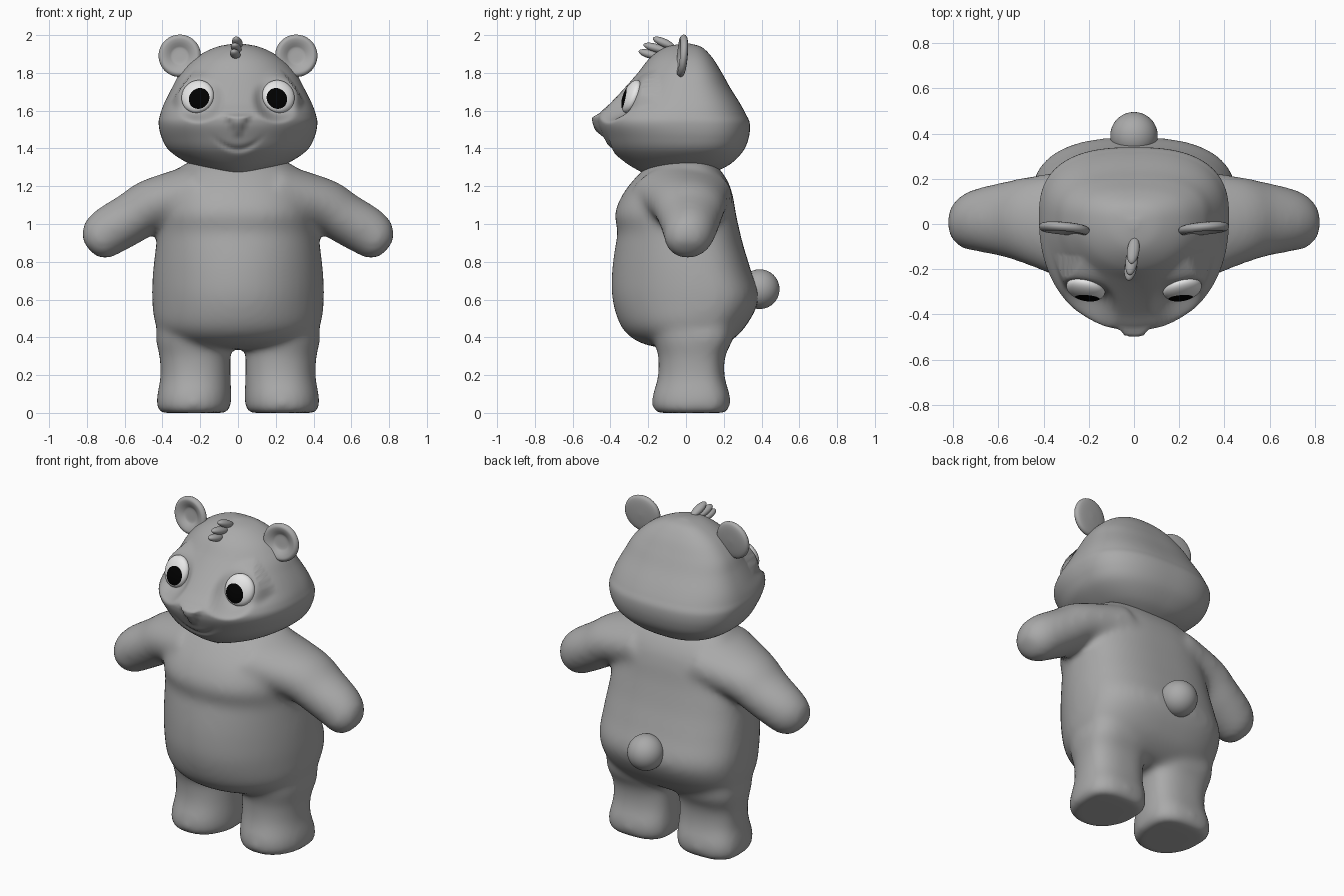
import bpy, bmesh
from math import sin, cos, pi, radians, exp, copysign, hypot
from mathutils import Vector, Matrix

cube = bpy.data.objects.get("Cube")
if cube:
    bpy.data.objects.remove(cube)


def material(name, value):
    m = bpy.data.materials.new(name)
    m.use_nodes = True
    colour = (value, value, value, 1)
    m.diffuse_color = colour
    m.node_tree.nodes["Principled BSDF"].inputs["Base Color"].default_value = colour
    return m


GREY = material("grey fur", 0.4)
WHITE = material("eye white", 0.8)
BLACK = material("pupil black", 0.0)


def finish(name, bm, *mats):
    bmesh.ops.recalc_face_normals(bm, faces=bm.faces)
    for f in bm.faces:
        f.smooth = True
    me = bpy.data.meshes.new(name)
    bm.to_mesh(me)
    bm.free()
    ob = bpy.data.objects.new(name, me)
    bpy.context.collection.objects.link(ob)
    for m in mats:
        me.materials.append(m)
    return ob


def spline(rows, steps):
    """Smooth curve through rows of numbers."""
    pts = [rows[0]] + rows + [rows[-1]]
    out = []
    for p, q, r, s in zip(pts, pts[1:], pts[2:], pts[3:]):
        for k in range(steps):
            t = k / steps
            out.append([b + t * (c - a + t * (2*a - 5*b + 4*c - d + t * (3*b - a - 3*c + d))) / 2
                        for a, b, c, d in zip(p, q, r, s)])
    return out + [rows[-1]]


def loft(bm, rows, place, steps=4, segs=48):
    """Closed skin over rings; place turns a row and an angle into a point."""
    rings = [[bm.verts.new(place(r, 2 * pi * k / segs)) for k in range(segs)]
             for r in spline(rows, steps)]
    for a, b in zip(rings, rings[1:]):
        for k in range(segs):
            j = (k + 1) % segs
            bm.faces.new((a[k], a[j], b[j], b[k]))
    bm.faces.new(rings[0])
    bm.faces.new(rings[-1])


def upright(row, t, side=1):
    """Row: height, centre x, half width, front y, back y, front roundness."""
    z, cx, hw, yf, yb, n = row
    yc = yf * 0.38 + yb * 0.62
    power = n if sin(t) < 0 else 2.6
    reach = yc - yf if sin(t) < 0 else yb - yc
    c, s = (copysign(abs(v) ** (2 / power), v) for v in (cos(t), sin(t)))
    return (side * (cx + hw * c), yc + reach * s, z)


def arm(row, t, side):
    """Row: x, y, z, half thickness, half depth, lean."""
    x, y, z, thick, depth, lean = row
    return (side * (x + thick * cos(t) * sin(lean)), y + depth * sin(t),
            z + thick * cos(t) * cos(lean))


# Body: torso, arms and legs fused and softened
TORSO = [[.34, 0, .18, -.10, .14, 2], [.37, 0, .33, -.24, .22, 2],
         [.45, 0, .43, -.34, .31, 2], [.60, 0, .455, -.39, .385, 2],
         [.75, 0, .45, -.392, .345, 2], [.88, 0, .435, -.375, .305, 2.1],
         [.96, 0, .425, -.362, .285, 2.2], [1.05, 0, .415, -.378, .265, 2.3],
         [1.14, 0, .40, -.345, .25, 2.3], [1.22, 0, .37, -.29, .225, 2.2],
         [1.30, 0, .31, -.21, .17, 2.1], [1.345, 0, .22, -.13, .11, 2]]
LEG = [[0, .235, .175, -.155, .21, 2.2], [.025, .235, .195, -.178, .23, 2.2],
       [.09, .232, .197, -.178, .233, 2.2], [.19, .225, .186, -.149, .204, 2.2],
       [.30, .228, .188, -.147, .207, 2.2], [.40, .24, .195, -.17, .25, 2.2],
       [.55, .25, .17, -.16, .25, 2.2]]
ARM = [[.20, -.02, 1.155, .165, .27, .3], [.45, .012, 1.098, .143, .20, .42],
       [.57, .02, 1.028, .135, .167, .48], [.69, .018, .958, .13, .14, .52],
       [.75, .01, .91, .112, .118, .62], [.785, .005, .873, .062, .07, .7],
       [.79, 0, .866, .01, .01, .7]]
body = bmesh.new()
loft(body, TORSO, upright)
for side in (1, -1):
    loft(body, LEG, lambda r, t: upright(r, t, side))
    loft(body, ARM, lambda r, t: arm(r, t, side))
ob = finish("body", body, GREY)
fuse = ob.modifiers.new("fuse", 'REMESH')
fuse.mode = 'VOXEL'
fuse.voxel_size = 0.018
fuse.use_smooth_shade = True
soften = ob.modifiers.new("soften", 'SMOOTH')
soften.factor = 0.5
soften.iterations = 18

# Head with sculpted eye sockets, nose and mouth
HEAD = [[1.257, 0, .02, -.14, .03, 2], [1.265, 0, .09, -.21, .11, 2],
        [1.285, 0, .165, -.255, .175, 2], [1.325, 0, .27, -.32, .245, 2],
        [1.39, 0, .365, -.395, .305, 2], [1.46, 0, .405, -.435, .333, 2.1],
        [1.53, 0, .42, -.465, .338, 2.2], [1.58, 0, .412, -.462, .318, 2.1],
        [1.64, 0, .39, -.40, .285, 2], [1.72, 0, .35, -.325, .235, 2],
        [1.80, 0, .305, -.255, .19, 2], [1.88, 0, .225, -.19, .14, 2],
        [1.935, 0, .12, -.11, .085, 2], [1.955, 0, .02, -.02, .02, 2]]
EYE = Vector((0.214, -0.288, 1.675))
TILT, YAW = 0.42, 0.25


def ease(v):
    v = min(max(v, 0), 1)
    return v * v * (3 - 2 * v)


head = bmesh.new()
loft(head, HEAD, upright, 7, 144)
for v in head.verts:
    x, y, z = v.co
    if y < -0.15:
        dx, dz = abs(x) - EYE.x, z - EYE.z
        socket = ease((0.145 - hypot(dx, dz)) / 0.06)
        y += socket * (EYE.y + 0.006 + TILT * dz + YAW * dx - y)
        y -= 0.028 * ease(min(1.59 - z, 0.07 * (z - 1.45) / 0.12 - abs(x)) / 0.03)
        smile = 1.395 + 4 * x * x
        y += 0.014 * exp(-(x / 0.11) ** 4 - ((z - smile) / 0.015) ** 2)
        v.co.y = y
finish("head", head, GREY)


def ball(name, matrix, *mats, cap=0.0):
    """Ellipsoid; faces within the cap around its pole take the second colour."""
    bm = bmesh.new()
    bmesh.ops.create_uvsphere(bm, u_segments=48, v_segments=36, radius=1)
    for f in bm.faces:
        f.material_index = int(cap > 0 and f.calc_center_median().z > cos(cap))
    bm.transform(matrix)
    return finish(name, bm, *mats)


# Tail
ball("tail", Matrix.LocRotScale(Vector((0, 0.39, 0.655)), None, Vector((0.105,) * 3)), GREY)

# Tuft of hair: lock base and tip
for i, (base, tip) in enumerate([((.005, -.06, 1.935), (-.012, -.175, 1.985)),
                                 ((0, -.10, 1.915), (-.02, -.225, 1.95)),
                                 ((-.005, -.14, 1.885), (-.025, -.25, 1.915))]):
    a, b = Vector(base), Vector(tip)
    ball("hair_lock_%d" % (i + 1),
         Matrix.LocRotScale((a + b) / 2, (b - a).to_track_quat('Z', 'X'),
                            Vector((0.022, 0.027, (b - a).length / 2))), GREY)

# Ears (dished discs) and eyes
EAR = [[.002, -.004], [.04, -.005], [.056, -.013], [.075, -.023], [.097, -.027],
       [.112, -.012], [.105, .006], [.07, .015], [.002, .019]]
for side, label in ((1, "left"), (-1, "right")):
    ear = bmesh.new()
    loft(ear, EAR, lambda r, t: (r[0] * cos(t), r[1], r[0] * sin(t)), 3)
    ear.transform(Matrix.Translation((side * 0.308, -0.012, 1.89))
                  @ Matrix.Rotation(radians(-5), 4, 'X')
                  @ Matrix.Rotation(side * radians(5), 4, 'Z'))
    finish(label + "_ear", ear, GREY)

    pole = Matrix.Rotation(side * radians(-16), 4, 'Z') @ Matrix.Rotation(radians(109), 4, 'X')
    place = Matrix.LocRotScale(Vector((side * EYE.x, EYE.y, EYE.z)),
                               Matrix.Rotation(side * radians(14), 3, 'Z')
                               @ Matrix.Rotation(radians(-22), 3, 'X'),
                               Vector((0.087, 0.042, 0.092)))
    ball(label + "_eye", place @ pole, WHITE, BLACK, cap=radians(40.1))
